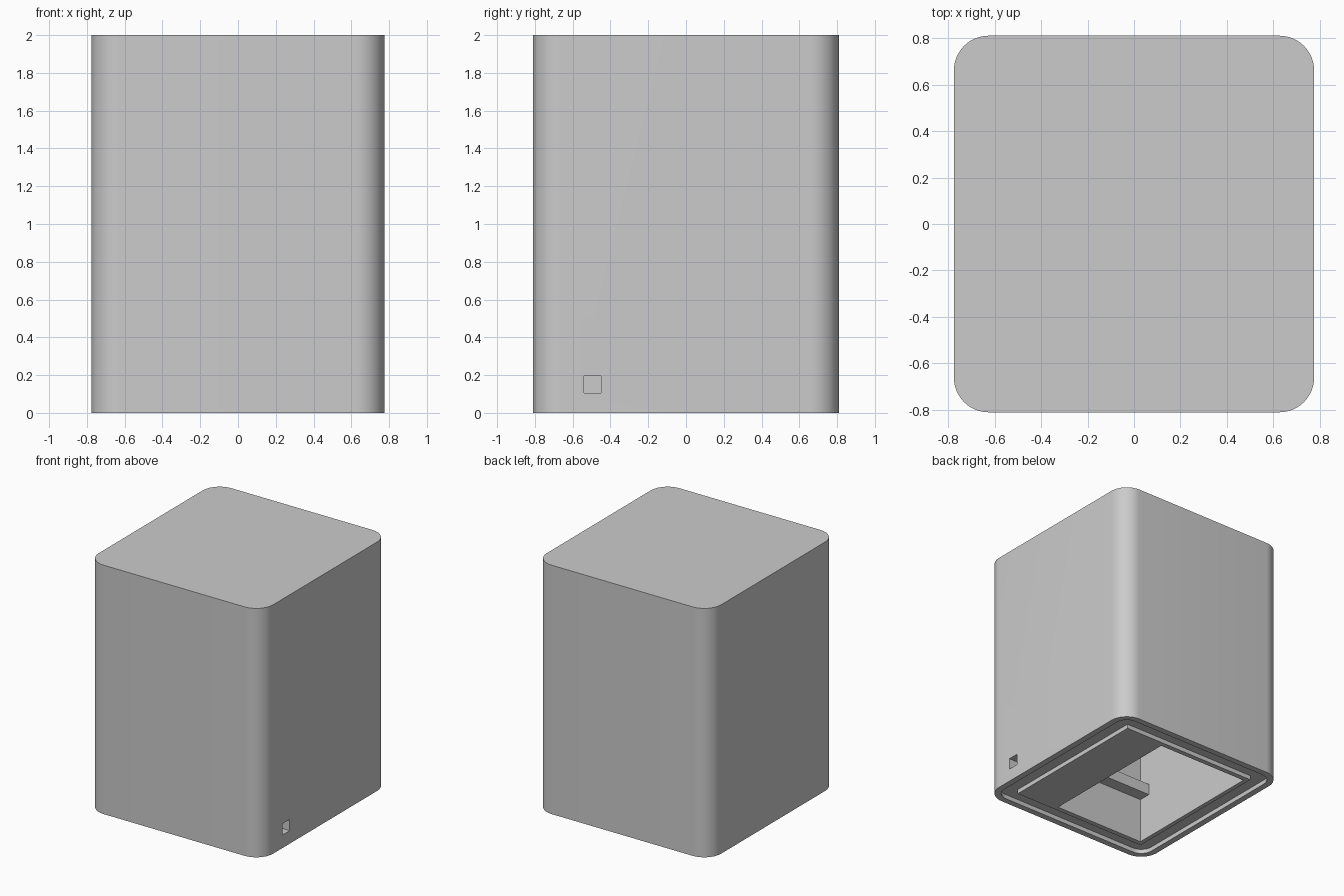
import bpy
import bmesh
from mathutils import Vector

old = bpy.data.objects.get("Cube")
if old:
    bpy.data.objects.remove(old, do_unlink=True)

grey = bpy.data.materials.new("plain_grey")
grey.use_nodes = True
grey.diffuse_color = (0.6, 0.6, 0.6, 1)
grey.node_tree.nodes["Principled BSDF"].inputs["Base Color"].default_value = (0.6, 0.6, 0.6, 1)


def box(name, low, high, radius=0):
    """Box between two corners, with optional rounded upright edges."""
    low, high = Vector(low), Vector(high)
    bm = bmesh.new()
    bmesh.ops.create_cube(bm, size=1)
    bmesh.ops.scale(bm, vec=high - low, verts=bm.verts)
    bmesh.ops.translate(bm, vec=(low + high) / 2, verts=bm.verts)
    if radius:
        upright = [e for e in bm.edges
                   if abs(e.verts[0].co.z - e.verts[1].co.z) > 1e-4]
        bmesh.ops.bevel(bm, geom=upright, offset=radius, segments=12,
                        profile=0.5, affect='EDGES')
    mesh = bpy.data.meshes.new(name)
    bm.to_mesh(mesh)
    bm.free()
    mesh.materials.append(grey)
    obj = bpy.data.objects.new(name, mesh)
    bpy.context.collection.objects.link(obj)
    return obj


def cut(target, cutter):
    """Subtract the cutter from the target and discard it."""
    mod = target.modifiers.new("cut", 'BOOLEAN')
    mod.operation = 'DIFFERENCE'
    mod.solver = 'EXACT'
    mod.object = cutter
    bpy.context.view_layer.objects.active = target
    bpy.ops.object.modifier_apply(modifier=mod.name)
    bpy.data.objects.remove(cutter, do_unlink=True)


W, D, H = 0.775, 0.81, 2.0      # half width, half depth, height
RIM, STEP = 0.05, 0.035         # outer rim thickness and recess depth
IN_X, IN_Y = 0.575, 0.61        # half size of the cavity

# Hollow housing with a stepped underside and a cable hole
housing = box("housing", (-W, -D, 0), (W, D, H), 0.15)
cut(housing, box("recess", (RIM - W, RIM - D, -0.1), (W - RIM, D - RIM, STEP), 0.10))
cut(housing, box("cavity", (-IN_X, -IN_Y, -0.1), (IN_X, IN_Y, H - 0.2)))
cut(housing, box("cable_hole", (0.4, -0.54, 0.105), (1, -0.45, 0.195)))

# Base lip, which widens into a closed plate on the left side
base = box("base_plate", (-0.605, -0.645, 0), (0.605, 0.645, 0.08))
cut(base, box("opening", (-0.57, -0.605, -0.1), (0.24, 0.605, 0.2)))

# Support rails along the front and back inner walls
for name, side in (("front_rail", -1), ("back_rail", 1)):
    y0, y1 = sorted((side * 0.51, side * 0.62))
    box(name, (-0.58, y0, 0.37), (0.58, y1, 0.46))

# Smooth corners, sharp edges
bpy.ops.object.select_all(action='DESELECT')
housing.select_set(True)
bpy.context.view_layer.objects.active = housing
bpy.ops.object.shade_smooth_by_angle(angle=0.5)
